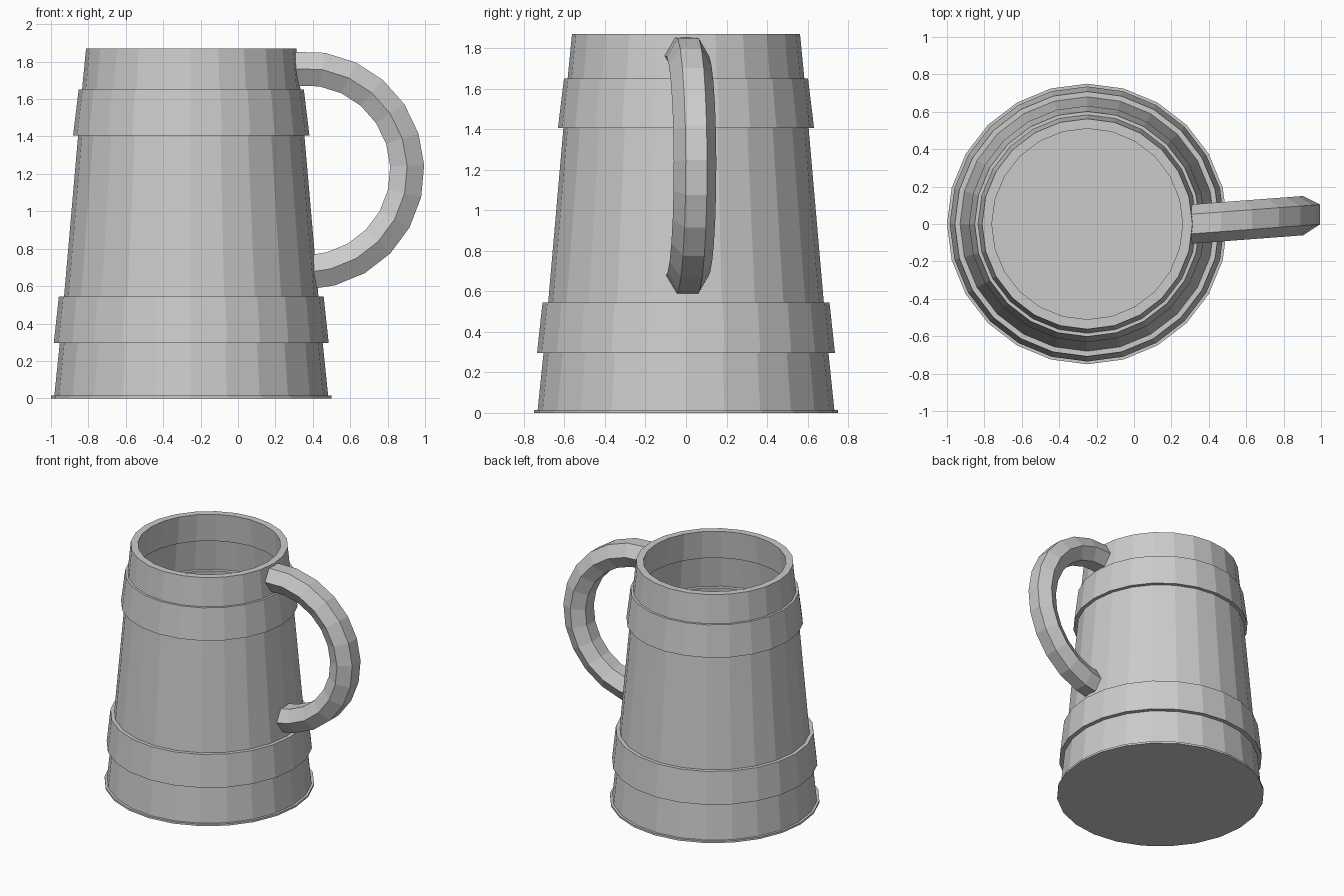
import bpy, bmesh, math
from mathutils import Vector

SIDES = 24
WALL = 0.052
AXIS_X = -0.25

cube = bpy.data.objects.get("Cube")
if cube:
    bpy.data.objects.remove(cube, do_unlink=True)

grey = bpy.data.materials.new("plain_grey")
grey.use_nodes = True
colour = (0.6, 0.6, 0.6, 1)
grey.diffuse_color = colour
grey.node_tree.nodes["Principled BSDF"].inputs["Base Color"].default_value = colour


def loft(name, rings):
    """Skin a list of closed rings and cap both ends."""
    bm = bmesh.new()
    loops = [[bm.verts.new(p) for p in ring] for ring in rings]
    for a, b in zip(loops, loops[1:]):
        n = len(a)
        for i in range(n):
            j = (i + 1) % n
            bm.faces.new((a[i], a[j], b[j], b[i]))
    bm.faces.new(loops[0][::-1])
    bm.faces.new(loops[-1])
    bmesh.ops.recalc_face_normals(bm, faces=bm.faces)
    mesh = bpy.data.meshes.new(name)
    bm.to_mesh(mesh)
    bm.free()
    mesh.materials.append(grey)
    obj = bpy.data.objects.new(name, mesh)
    bpy.context.collection.objects.link(obj)
    return obj


def circle(radius, z):
    step = math.tau / SIDES
    return [Vector((AXIS_X + radius * math.cos(i * step),
                    radius * math.sin(i * step), z)) for i in range(SIDES)]


# Mug body: outer wall with foot lip and two raised bands, then the inner wall
outer = [(0.75, 0), (0.75, 0.015), (0.732, 0.015), (0.703, 0.295),
         (0.735, 0.295), (0.708, 0.545), (0.68, 0.545), (0.605, 1.405),
         (0.632, 1.405), (0.602, 1.65), (0.584, 1.65), (0.5625, 1.87)]
inner = [(r - WALL, z) for r, z in reversed(outer[3:])]
inner[0] = (0.51, 1.87)
floor = [(0.672, 0.06)]
loft("mug_body", [circle(r, z) for r, z in outer + inner + floor])

# Handle: hexagonal section swept round an arc, turned slightly to the back
centre = Vector((0.36, 0, 1.22))
arc_radius, tube_radius = 0.545, 0.105
yaw = 0.075
angles = [96 - 15.6 * i for i in range(12)] + [-87]
rings = []
for deg in angles:
    a = math.radians(deg)
    out = Vector((math.cos(a), 0, math.sin(a)))
    ring = []
    for k in range(6):
        t = k * math.tau / 6
        p = centre + out * (arc_radius + tube_radius * math.sin(t))
        p.y = tube_radius * math.cos(t) + (p.x - 0.31) * yaw
        ring.append(p)
    rings.append(ring)
loft("handle", rings)
